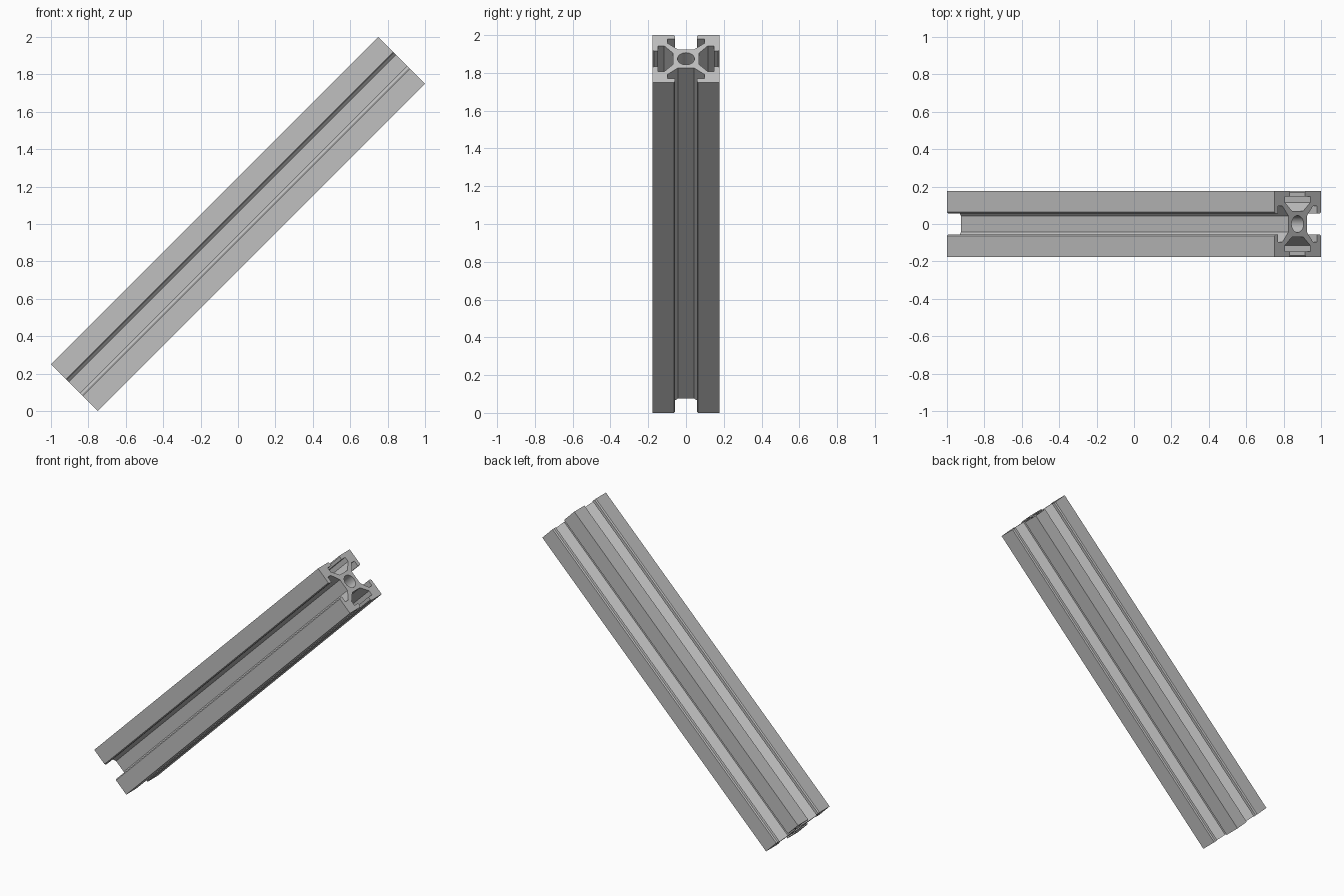
import bpy, bmesh, math
from mathutils import Matrix

if "Cube" in bpy.data.objects:
    bpy.data.objects.remove(bpy.data.objects["Cube"], do_unlink=True)

HALF = 0.25 / math.sqrt(2)        # half width of the square section
LENGTH = 1.75 * math.sqrt(2)
BORE = 0.045
BORE_SIDES = 40

# Half of one T-slot as (distance from axis, half width), from lip to floor
half_slot = [
    (HALF, 0.064), (HALF - 0.008, 0.057),   # chamfered lip
    (0.148, 0.057), (0.148, 0.097),         # underside of lip
    (0.116, 0.097), (0.069, 0.042),         # cavity wall, sloping web
]
side = [(HALF, -HALF)] + [(d, -w) for d, w in half_slot] + half_slot[::-1]

# Repeat the slotted side around the axis
outline = []
for quarter in range(4):
    c, s = [(1, 0), (0, 1), (-1, 0), (0, -1)][quarter]
    outline += [(c * x - s * y, s * x + c * y) for x, y in side]
angles = [2 * math.pi * i / BORE_SIDES for i in range(BORE_SIDES)]
bore = [(BORE * math.cos(a), BORE * math.sin(a)) for a in angles]


def add_loop(bm, points):
    verts = [bm.verts.new((x, y, -LENGTH / 2)) for x, y in points]
    return [bm.edges.new((v, verts[(i + 1) % len(verts)])) for i, v in enumerate(verts)]


# Fill the section between outline and bore, then extrude along the axis
bm = bmesh.new()
edges = add_loop(bm, outline) + add_loop(bm, bore)
bmesh.ops.triangle_fill(bm, edges=edges, use_beauty=True)
result = bmesh.ops.extrude_face_region(bm, geom=bm.faces[:], use_keep_orig=True)
top = [g for g in result["geom"] if isinstance(g, bmesh.types.BMVert)]
bmesh.ops.translate(bm, verts=top, vec=(0, 0, LENGTH))
bmesh.ops.recalc_face_normals(bm, faces=bm.faces[:])

# Lean the beam at 45 degrees, rising towards +x
lean = Matrix.Translation((0, 0, 1)) @ Matrix.Rotation(math.radians(45), 4, "Y")
bmesh.ops.transform(bm, matrix=lean, verts=bm.verts[:])

mesh = bpy.data.meshes.new("slotted_beam")
bm.to_mesh(mesh)
bm.free()
beam = bpy.data.objects.new("slotted_beam", mesh)
bpy.context.collection.objects.link(beam)

# Aluminium grey
grey = bpy.data.materials.new("aluminium_grey")
grey.use_nodes = True
colour = (0.53, 0.53, 0.53, 1)
grey.diffuse_color = colour
grey.node_tree.nodes["Principled BSDF"].inputs["Base Color"].default_value = colour
mesh.materials.append(grey)

# Smooth bore, crisp profile edges
bpy.ops.object.select_all(action="DESELECT")
beam.select_set(True)
bpy.context.view_layer.objects.active = beam
bpy.ops.object.shade_smooth_by_angle(angle=math.radians(25))
